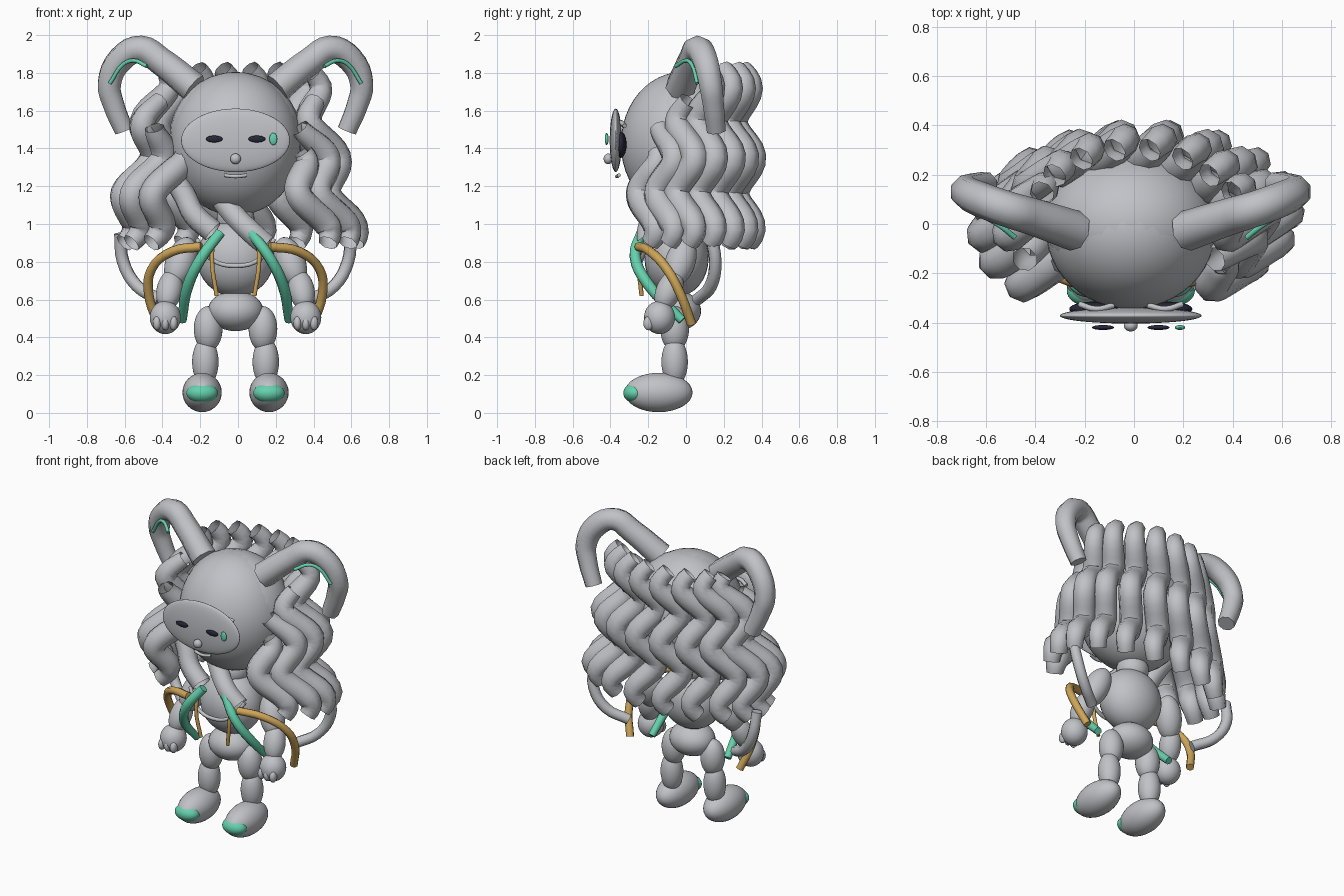
import bpy
from math import sin, cos, pi, radians

cube = bpy.data.objects.get("Cube")
if cube:
    bpy.data.objects.remove(cube)

CX = -0.013  # symmetry axis of the figure


def material(name, rgb):
    m = bpy.data.materials.new(name)
    m.use_nodes = True
    m.diffuse_color = (*rgb, 1)
    m.node_tree.nodes["Principled BSDF"].inputs["Base Color"].default_value = (*rgb, 1)
    return m


GREY = material("soft_grey", (0.53, 0.54, 0.57))
MINT = material("mint_green", (0.13, 0.64, 0.42))
GOLD = material("warm_gold", (0.62, 0.38, 0.10))
DARK = material("dark_navy", (0.02, 0.02, 0.04))


def smooth(obj):
    bpy.ops.object.select_all(action="DESELECT")
    obj.select_set(True)
    bpy.context.view_layer.objects.active = obj
    bpy.ops.object.shade_smooth_by_angle(angle=radians(50))


def ball(name, loc, size, mat=GREY, tilt=(0, 0, 0), segs=32):
    """Ellipsoid with the given half sizes."""
    bpy.ops.mesh.primitive_uv_sphere_add(segments=segs, ring_count=segs // 2, radius=1,
                                         location=(loc[0] + CX, loc[1], loc[2]), rotation=tilt)
    o = bpy.context.object
    o.name = name
    o.scale = size
    o.data.materials.append(mat)
    smooth(o)
    return o


def tube(name, pts, radius, mat=GREY, radii=None, curved=True, caps=True):
    """Round tube through the points, with an optional taper."""
    cu = bpy.data.curves.new(name, "CURVE")
    cu.dimensions = "3D"
    cu.bevel_depth = radius
    cu.bevel_resolution = 2
    cu.use_fill_caps = caps
    cu.resolution_u = 4
    sp = cu.splines.new("BEZIER" if curved else "POLY")
    points = sp.bezier_points if curved else sp.points
    points.add(len(pts) - 1)
    for i, (p, (x, y, z)) in enumerate(zip(points, pts)):
        p.co = (x + CX, y, z) if curved else (x + CX, y, z, 1)
        p.radius = radii[i] if radii else 1
        if curved:
            p.handle_left_type = p.handle_right_type = "AUTO"
    tmp = bpy.data.objects.new(name + "_path", cu)
    bpy.context.collection.objects.link(tmp)
    bpy.context.view_layer.update()
    me = bpy.data.meshes.new_from_object(tmp.evaluated_get(bpy.context.evaluated_depsgraph_get()))
    bpy.data.objects.remove(tmp)
    me.materials.clear()
    me.materials.append(mat)
    o = bpy.data.objects.new(name, me)
    bpy.context.collection.objects.link(o)
    smooth(o)
    return o


# Head and face plate
ball("head", (0, -0.02, 1.425), (0.345, 0.325, 0.38), segs=48)
ball("scalp", (0, 0.0, 1.46), (0.35, 0.29, 0.345), segs=32)
ball("face_plate", (0, -0.372, 1.443), (0.288, 0.032, 0.168), segs=48)
ball("nose", (0, -0.412, 1.345), (0.028, 0.024, 0.028))
ball("tear", (0.2, -0.42, 1.45), (0.021, 0.01, 0.032), MINT)
tube("mouth", [(-0.06, -0.355, 1.258), (0, -0.365, 1.252), (0.06, -0.355, 1.258)], 0.01)

# Torso and hips
ball("torso", (0, -0.05, 0.82), (0.205, 0.17, 0.205))
ball("neck", (0, -0.03, 1.03), (0.1, 0.1, 0.1))
ball("hips", (0, -0.05, 0.54), (0.147, 0.13, 0.107))

for side, s in (("left", 1), ("right", -1)):
    def mirrored(pts):
        return [(s * x, y, z) for x, y, z in pts]

    # Eyes: slit in front, large eyeball and lid behind the plate
    ball(side + "_eye_slit", (s * 0.113, -0.42, 1.45), (0.045, 0.01, 0.018), DARK)
    ball(side + "_eyeball", (s * 0.15, -0.345, 1.42), (0.1, 0.03, 0.07), DARK)
    tube(side + "_brow", mirrored([(0.07, -0.33, 1.52), (0.14, -0.345, 1.54), (0.21, -0.325, 1.52)]), 0.012)

    # Curled horn with inner stripe
    tube(side + "_horn", mirrored([(0.22, -0.03, 1.72), (0.4, 0.03, 1.865), (0.5, 0.06, 1.925),
                                   (0.61, 0.1, 1.87), (0.668, 0.13, 1.74), (0.645, 0.145, 1.63),
                                   (0.59, 0.16, 1.495)]),
         0.075, radii=[1.1, 1.0, 0.97, 0.95, 0.88, 0.8, 0.72])
    tube(side + "_horn_stripe", mirrored([(0.47, -0.055, 1.835), (0.54, 0, 1.865), (0.595, 0.03, 1.845),
                                          (0.665, 0.06, 1.745)]), 0.011, MINT)

    # Arm, hand and fingers
    ball(side + "_upper_arm", (s * 0.29, -0.03, 0.8), (0.08, 0.08, 0.14), tilt=(-0.3, s * -0.35, 0))
    ball(side + "_forearm", (s * 0.35, -0.09, 0.65), (0.068, 0.068, 0.115), tilt=(-0.4, s * -0.2, 0))
    ball(side + "_hand", (s * 0.372, -0.14, 0.505), (0.082, 0.082, 0.088))
    for i in (-1, 0, 1):
        ball(f"{side}_finger_{i + 2}", (s * 0.372 + i * 0.044, -0.198, 0.475), (0.022, 0.028, 0.038), segs=16)

    # Leg, foot and toe cap
    ball(side + "_thigh", (s * 0.145, -0.06, 0.445), (0.076, 0.076, 0.12))
    ball(side + "_shin", (s * 0.16, -0.06, 0.27), (0.07, 0.07, 0.13))
    ball(side + "_foot", (s * 0.177, -0.145, 0.108), (0.104, 0.18, 0.104))
    ball(side + "_toe_cap", (s * 0.177, -0.27, 0.105), (0.083, 0.062, 0.053), MINT)

    # Straps and hoops over the chest and arms
    tube(side + "_mint_strap", mirrored([(0.08, -0.235, 0.955), (0.175, -0.27, 0.83), (0.25, -0.2, 0.68),
                                         (0.283, -0.02, 0.49)]), 0.03, MINT, [0.95, 1, 1, 0.8])
    tube(side + "_gold_hoop", mirrored([(0.18, -0.25, 0.88), (0.335, -0.19, 0.855), (0.445, -0.1, 0.76),
                                        (0.46, -0.03, 0.63), (0.41, 0.03, 0.47)]), 0.025, GOLD)
    tube(side + "_gold_cord", mirrored([(0.12, -0.235, 0.91), (0.125, -0.25, 0.8), (0.1, -0.235, 0.62)]),
         0.012, GOLD)
    tube(side + "_trailing_ribbon", mirrored([(0.61, 0.13, 0.95), (0.595, 0.155, 0.8), (0.52, 0.13, 0.67),
                                              (0.4, 0.06, 0.6)]), 0.034)

# Necklace
tube("necklace", [(-0.205, -0.2, 0.92), (-0.13, -0.235, 0.815), (0, -0.25, 0.778),
                  (0.13, -0.235, 0.815), (0.205, -0.2, 0.92)], 0.012)


# Wavy hair strands fanned around the sides and back of the head
STRANDS, STEPS = 14, 28
for k in range(STRANDS):
    a = radians(-40 + 260 * k / (STRANDS - 1))
    c, n = cos(a), sin(a)
    z_top = 1.82 if n > 0.4 else 1.82 - 0.42 * (0.4 - n)
    pts, radii = [], []
    for i in range(STEPS + 1):
        t = i / STEPS
        z = z_top + (0.9 - z_top) * t
        wave = 0.052 * cos(2 * pi * (z - 1.35) / 0.38)
        rx, ry = 0.41 + 0.2 * t, 0.30 + 0.02 * t
        pts.append((rx * c + wave, ry * n + wave * 0.9, z))
        radii.append(0.72 + 0.28 * min(1, t * 5, (1 - t) * 6))
    tube(f"hair_strand_{k + 1}", pts, 0.073, GREY, radii, curved=False, caps=False)

# Loose locks under the chin
tube("right_chin_lock", [(-0.36, -0.12, 1.3), (-0.27, -0.15, 1.15), (-0.22, -0.18, 1.05),
                         (-0.12, -0.2, 0.96)], 0.062, caps=False)
tube("middle_chin_lock", [(-0.1, -0.1, 1.17), (-0.01, -0.16, 1.05), (0.08, -0.2, 0.96),
                          (0.16, -0.2, 0.89)], 0.062, caps=False)
